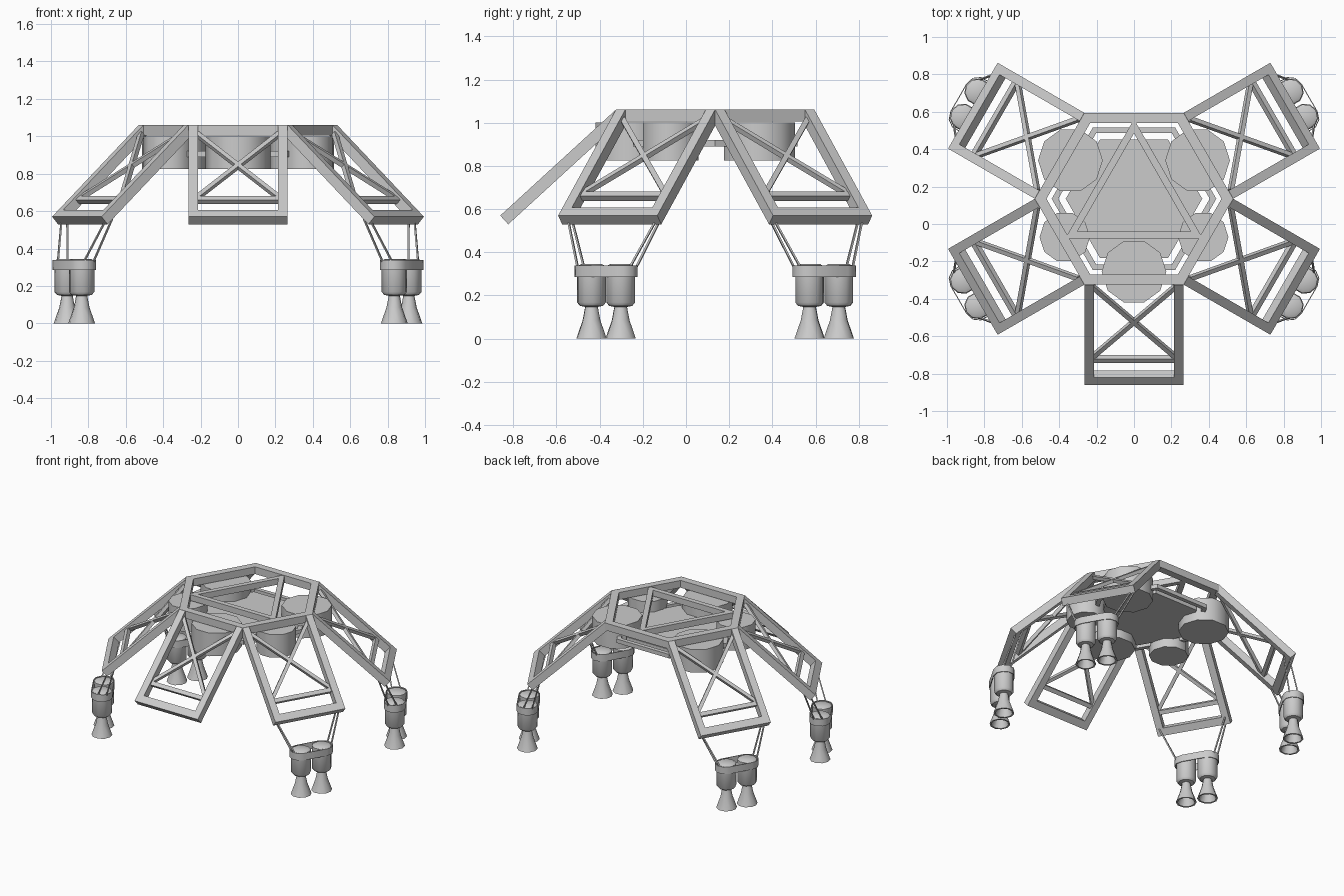
import bpy, bmesh, math
from mathutils import Vector

if "Cube" in bpy.data.objects:
    bpy.data.objects.remove(bpy.data.objects["Cube"])

CENTRE = Vector((0, 0.135, 0))
UP = Vector((0, 0, 1))


def finish(name, bm, smooth=False):
    bmesh.ops.recalc_face_normals(bm, faces=bm.faces)
    me = bpy.data.meshes.new(name)
    bm.to_mesh(me)
    bm.free()
    ob = bpy.data.objects.new(name, me)
    bpy.context.collection.objects.link(ob)
    if smooth:
        bpy.ops.object.select_all(action='DESELECT')
        ob.select_set(True)
        bpy.context.view_layer.objects.active = ob
        bpy.ops.object.shade_smooth_by_angle(angle=math.radians(40))
    return ob


def lathe(bm, c, profile, n, start=0.0, closed=False):
    """Revolve (radius, z) points about a vertical axis through c."""
    rings = []
    for r, z in profile:
        if r == 0:
            rings.append([bm.verts.new((c.x, c.y, z))] * n)
        else:
            rings.append([bm.verts.new((c.x + r * math.cos(start + 2 * math.pi * i / n),
                                        c.y + r * math.sin(start + 2 * math.pi * i / n), z))
                          for i in range(n)])
    pairs = list(zip(rings, rings[1:]))
    if closed:
        pairs.append((rings[-1], rings[0]))
    for a, b in pairs:
        for i in range(n):
            j = (i + 1) % n
            bm.faces.new(list(dict.fromkeys((a[i], a[j], b[j], b[i]))))


def frame(name, outer, inner, z0, z1, n, start=0.0):
    bm = bmesh.new()
    lathe(bm, CENTRE, [(outer, z0), (outer, z1), (inner, z1), (inner, z0)], n, start, True)
    finish(name, bm)


def drum(name, c, r, z0, z1, n, smooth=True):
    bm = bmesh.new()
    lathe(bm, c, [(r, z0), (r, z1)], n)
    bmesh.ops.holes_fill(bm, edges=bm.edges, sides=0)
    finish(name, bm, smooth)


def beam(bm, a, b, width, thick, normal):
    """Square-ended bar from a to b; normal sets the thickness direction."""
    d = (b - a).normalized()
    w = d.cross(normal).normalized() * width / 2
    t = normal.normalized() * thick / 2
    ends = [[bm.verts.new(p + v) for v in (w + t, w - t, -w - t, -w + t)] for p in (a, b)]
    for e in ends:
        bm.faces.new(e)
    for i in range(4):
        j = (i + 1) % 4
        bm.faces.new((ends[0][i], ends[0][j], ends[1][j], ends[1][i]))


# central structure
frame("top_hexagon_frame", 0.53, 0.468, 1.005, 1.06, 6)
frame("top_triangle_frame", 0.425, 0.35, 1.01, 1.055, 3, math.pi / 2)
frame("lower_hexagon_frame", 0.44, 0.405, 0.89, 0.92, 6)
drum("deck_plate", CENTRE, 0.365, 0.89, 0.92, 6, False)

# tanks
for i, (x, y, r) in enumerate([(0.34, 0.34, 0.173), (-0.34, 0.34, 0.173), (0, -0.255, 0.173),
                               (0.37, -0.07, 0.135), (-0.37, -0.07, 0.135)]):
    drum(f"tank_{i}", Vector((x, y, 0)), r, 0.825, 1.0, 10)


def leg_panel(angle):
    R = Vector((math.cos(angle), math.sin(angle), 0))
    T = Vector((-R.y, R.x, 0))
    S = R * 0.535 - UP * 0.49
    length = S.length
    S.normalize()
    N = R * 0.675 + UP * 0.737
    origin = CENTRE + R * 0.46 + UP * 1.06

    def at(t, s):
        return origin + T * t + S * s - N * 0.0275

    bm = bmesh.new()
    for k in (-1, 1):
        beam(bm, at(k * 0.24, 0), at(k * 0.24, length), 0.05, 0.055, N)
        beam(bm, at(k * 0.22, 0.04), at(-k * 0.22, 0.545), 0.025, 0.025, N)
    beam(bm, at(-0.22, length - 0.0275), at(0.22, length - 0.0275), 0.055, 0.055, N)
    beam(bm, at(-0.22, 0.563), at(0.22, 0.563), 0.03, 0.03, N)
    finish("leg_panel", bm)


ENGINE = [(0, 0.345), (0.05, 0.345), (0.068, 0.335), (0.068, 0.168), (0.055, 0.152),
          (0.03, 0.147), (0.042, 0.085), (0.072, 0), (0.06, 0), (0.03, 0.1), (0, 0.11)]


def thruster_pod(angle):
    R = Vector((math.cos(angle), math.sin(angle), 0))
    T = Vector((-R.y, R.x, 0))
    pod = CENTRE + R * 1.01
    # engine pair
    for k in (-1, 1):
        bm = bmesh.new()
        lathe(bm, pod + T * 0.078 * k, ENGINE, 10, angle)
        finish("engine", bm, True)
    # strap wrapped round both engines
    bm = bmesh.new()
    loops = []
    for r, z in ((0.074, 0.285), (0.074, 0.338), (0.069, 0.338), (0.069, 0.285)):
        loop = []
        for k in (1, -1):
            for i in range(6):
                a = math.pi * i / 5
                v = R * math.cos(a) * r * k + T * (k * 0.085 + math.sin(a) * r * k)
                loop.append(bm.verts.new(pod + v + UP * z))
        loops.append(loop)
    for q in range(4):
        a, b = loops[q], loops[(q + 1) % 4]
        for i in range(12):
            j = (i + 1) % 12
            bm.faces.new((a[i], a[j], b[j], b[i]))
    finish("engine_strap", bm, True)
    # hanger rods
    bm = bmesh.new()
    for k in (-1, 1):
        for top_r, low in ((0.95, 0.025), (0.915, -0.035)):
            beam(bm, CENTRE + R * top_r + T * 0.24 * k + UP * 0.56,
                 pod + R * low + T * 0.135 * k + UP * 0.32, 0.009, 0.009, R)
    finish("hanger_rods", bm)


for deg in (30, 150, 210, 330):
    leg_panel(math.radians(deg))
    thruster_pod(math.radians(deg))
leg_panel(math.radians(270))
